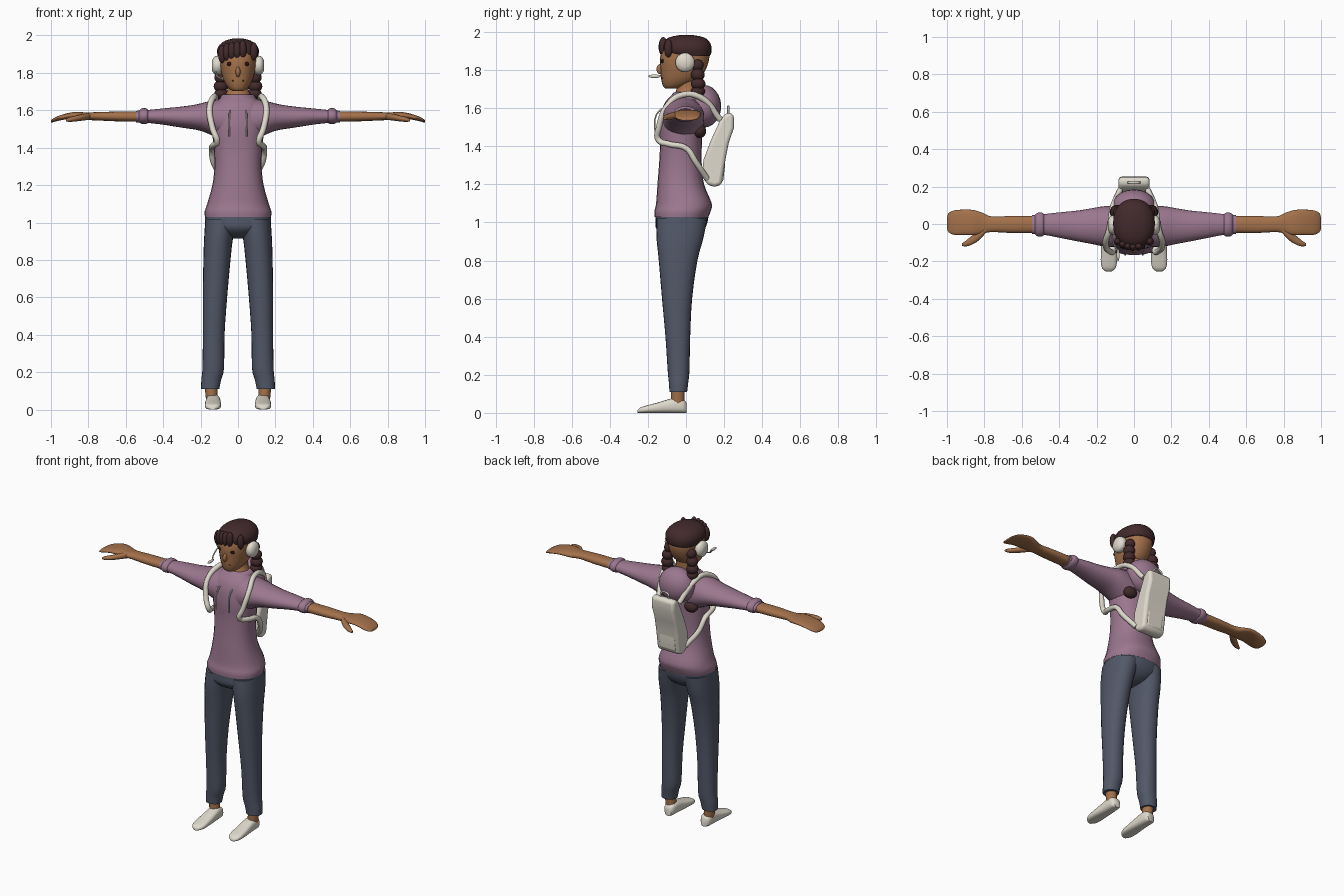
import bpy, bmesh, math
from mathutils import Vector


def material(name, rgb):
    m = bpy.data.materials.new(name)
    m.diffuse_color = (*rgb, 1)
    return m


SKIN = material("skin", (.37, .165, .07))
SHIRT = material("mauve_knit", (.33, .185, .275))
DENIM = material("slate_denim", (.085, .098, .14))
HAIR = material("dark_brown_hair", (.055, .023, .025))
CREAM = material("cream", (.74, .70, .61))
DARK = material("eye_brown", (.02, .008, .006))


def finish(bm, name, mat, mirror=False):
    bmesh.ops.recalc_face_normals(bm, faces=bm.faces)
    me = bpy.data.meshes.new(name)
    bm.to_mesh(me)
    bm.free()
    me.materials.append(mat)
    ob = bpy.data.objects.new(name, me)
    bpy.context.collection.objects.link(ob)
    if mirror:
        ob.modifiers.new("mirror", 'MIRROR').use_mirror_merge = False
    return ob


def catmull(p0, p1, p2, p3, t):
    return [b + .5 * t * (c - a + t * (2*a - 5*b + 4*c - d + t * (3*(b - c) + d - a)))
            for a, b, c, d in zip(p0, p1, p2, p3)]


def loft(name, mat, rings, axis='z', power=2.0, mirror=False, sides=24, steps=3):
    """Skin rings (t, a_min, a_max, b_min, b_max) along an axis."""
    r, dense = rings, []
    for i in range(len(r) - 1):
        for k in range(steps):
            dense.append(catmull(r[max(i - 1, 0)], r[i], r[i + 1],
                                 r[min(i + 2, len(r) - 1)], k / steps))
    dense.append(r[-1])
    bm, loops = bmesh.new(), []
    for t, a0, a1, b0, b1 in dense:
        loop = []
        for k in range(sides):
            c, s = math.cos(math.tau * k / sides), math.sin(math.tau * k / sides)
            a = (a0 + a1) / 2 + (a1 - a0) / 2 * math.copysign(abs(c) ** (2 / power), c)
            b = (b0 + b1) / 2 + (b1 - b0) / 2 * math.copysign(abs(s) ** (2 / power), s)
            loop.append(bm.verts.new({'z': (a, b, t), 'x': (t, a, b), 'y': (a, t, b)}[axis]))
        loops.append(loop)
    for p, q in zip(loops, loops[1:]):
        for k in range(sides):
            j = (k + 1) % sides
            bm.faces.new((p[k], p[j], q[j], q[k]))
    bm.faces.new(loops[0])
    bm.faces.new(loops[-1])
    return finish(bm, name, mat, mirror)


def upright(rows):
    """Symmetric rows (z, half_width, y_front, y_back) as rings."""
    return [(z, -w, w, f, b) for z, w, f, b in rows]


def balls(name, mat, items, mirror=False):
    """Ellipsoids given as (centre, radii)."""
    bm = bmesh.new()
    for c, r in items:
        vs = bmesh.ops.create_uvsphere(bm, u_segments=20, v_segments=12, radius=1)['verts']
        for v in vs:
            v.co = Vector(c) + Vector([v.co[i] * r[i] for i in range(3)])
    return finish(bm, name, mat, mirror)


def tube(name, mat, pts, radius, mirror=False):
    for s in ((1, -1) if mirror else (1,)):
        cu = bpy.data.curves.new(name, 'CURVE')
        cu.dimensions, cu.bevel_depth, cu.bevel_resolution = '3D', radius, 3
        cu.use_fill_caps, cu.resolution_u = True, 6
        sp = cu.splines.new('BEZIER')
        sp.bezier_points.add(len(pts) - 1)
        for bp, (x, y, z) in zip(sp.bezier_points, pts):
            bp.co = (s * x, y, z)
            bp.handle_left_type = bp.handle_right_type = 'AUTO'
        cu.materials.append(mat)
        bpy.context.collection.objects.link(bpy.data.objects.new(name, cu))


def slab(name, mat, profile, half, bevel):
    """Extrude a (y, z) profile across x and round its edges."""
    bm = bmesh.new()
    f = bm.faces.new([bm.verts.new((-half, y, z)) for y, z in profile])
    ext = bmesh.ops.extrude_face_region(bm, geom=[f])['geom']
    bmesh.ops.translate(bm, vec=(2 * half, 0, 0),
                        verts=[g for g in ext if isinstance(g, bmesh.types.BMVert)])
    ob = finish(bm, name, mat)
    m = ob.modifiers.new("bevel", 'BEVEL')
    m.width, m.segments = bevel, 3


# Shirt: torso, sleeves, cuffs, hood and collar
loft("shirt_torso", SHIRT, upright([
    (1.03, .177, -.166, .118), (1.06, .178, -.166, .130), (1.10, .165, -.157, .135),
    (1.20, .137, -.150, .095), (1.30, .126, -.142, .083), (1.40, .130, -.137, .083),
    (1.50, .140, -.140, .088), (1.58, .140, -.130, .090), (1.63, .128, -.110, .085),
    (1.66, .100, -.085, .075), (1.68, .070, -.065, .065)]), power=2.3)
loft("sleeve", SHIRT, [
    (.07, -.125, .095, 1.43, 1.665), (.16, -.12, .095, 1.475, 1.647), (.22, -.108, .085, 1.495, 1.632),
    (.30, -.093, .072, 1.507, 1.620), (.40, -.073, .062, 1.523, 1.610), (.48, -.058, .053, 1.532, 1.602),
    (.545, -.054, .048, 1.535, 1.597)], 'x', mirror=True)
loft("sleeve_cuff", SHIRT, [
    (.48, -.056, .05, 1.535, 1.60), (.49, -.066, .06, 1.528, 1.61),
    (.515, -.066, .06, 1.528, 1.61), (.53, -.054, .048, 1.535, 1.597)], 'x', mirror=True)
balls("hood", SHIRT, [((0, .093, 1.61), (.12, .092, .112))])
loft("collar", SHIRT, upright([(1.63, .10, -.09, .10), (1.67, .095, -.075, .10),
                               (1.685, .08, -.06, .09)]))

# Trousers
loft("trouser_hips", DENIM, upright([
    (.915, .03, -.07, .03), (.935, .09, -.125, .07), (.97, .165, -.158, .10),
    (1.01, .176, -.161, .115), (1.05, .172, -.160, .118)]), power=2.3)
loft("trouser_leg", DENIM, [
    (.11, .100, .197, -.087, .006), (.16, .090, .196, -.090, .012), (.22, .075, .190, -.096, .018),
    (.40, .072, .188, -.108, .022), (.60, .058, .188, -.126, .032), (.80, .040, .185, -.143, .060),
    (.92, .026, .181, -.155, .092), (1.02, .000, .174, -.155, .110)], power=2.2, mirror=True)

# Ankles and shoes
loft("ankle", SKIN, [(.04, .105, .170, -.078, -.008), (.09, .110, .175, -.078, -.008),
                     (.14, .110, .180, -.078, -.005)], mirror=True)
loft("shoe", CREAM, [
    (.002, .110, .155, 0, .055), (-.015, .100, .168, 0, .072), (-.05, .095, .172, 0, .080),
    (-.09, .093, .173, 0, .072), (-.15, .091, .177, 0, .054), (-.21, .092, .177, 0, .038),
    (-.24, .102, .168, 0, .028), (-.255, .122, .150, 0, .014)], 'y', power=2.8, mirror=True)

# Forearms, hands and thumbs
loft("forearm_hand", SKIN, [
    (.50, -.046, .042, 1.538, 1.594), (.65, -.048, .043, 1.541, 1.593), (.76, -.043, .040, 1.546, 1.590),
    (.81, -.052, .060, 1.548, 1.588), (.86, -.060, .075, 1.555, 1.592), (.91, -.058, .077, 1.553, 1.585),
    (.96, -.058, .073, 1.544, 1.570), (.99, -.045, .060, 1.536, 1.555),
    (1.0, -.025, .035, 1.535, 1.545)], 'x', power=2.3, mirror=True)
loft("thumb", SKIN, [
    (.79, -.045, -.015, 1.550, 1.585), (.83, -.088, -.035, 1.545, 1.580), (.87, -.112, -.065, 1.540, 1.570),
    (.90, -.120, -.090, 1.538, 1.563), (.92, -.117, -.103, 1.540, 1.553)], 'x', mirror=True)

# Neck, head and face
loft("neck", SKIN, upright([(1.64, .085, -.075, .07), (1.685, .066, -.055, .065),
                            (1.72, .055, -.045, .062), (1.78, .055, -.045, .065)]))
loft("head", SKIN, upright([
    (1.703, .025, -.108, -.05), (1.715, .048, -.120, -.005), (1.75, .073, -.130, .065),
    (1.80, .090, -.134, .102), (1.86, .099, -.137, .122), (1.92, .095, -.120, .115),
    (1.955, .06, -.08, .08)]), power=2.2)
balls("nose", SKIN, [((0, -.135, 1.805), (.013, .020, .027))])
balls("eye", DARK, [((.045, -.122, 1.848), (.014, .010, .011))], True)
balls("mouth_corner", DARK, [((.026, -.123, 1.758), (.005, .005, .004))], True)

# Hair cap, fringe and side braids
loft("hair_cap", HAIR, upright([
    (1.875, .101, -.070, .125), (1.89, .108, -.118, .133), (1.92, .112, -.128, .134),
    (1.95, .098, -.118, .122), (1.973, .066, -.085, .092), (1.985, .02, -.03, .03)]), power=2.2)
balls("fringe", HAIR, [((x, -.122 + 4 * x * x, z), (.021, .022, .048)) for x, z in
                       ((-.085, 1.90), (-.06, 1.912), (-.033, 1.918), (-.005, 1.922),
                        (.025, 1.926), (.085, 1.915))])
balls("braid", HAIR, [((.082, .06, 1.825), (.03, .032, .032)), ((.090, .062, 1.775), (.036, .036, .034)),
                      ((.092, .064, 1.728), (.038, .038, .033)), ((.090, .062, 1.688), (.036, .038, .03)),
                      ((.090, .072, 1.48), (.045, .034, .036))], True)

# Headphones with a microphone
loft("ear_cup", CREAM, [(.085, -.045, .035, 1.80, 1.88), (.10, -.055, .045, 1.79, 1.89),
                        (.125, -.053, .043, 1.792, 1.888), (.14, -.03, .02, 1.815, 1.865)],
     'x', mirror=True)
tube("microphone_arm", CREAM, [(-.12, -.03, 1.81), (-.11, -.10, 1.78), (-.085, -.15, 1.768)], .004)
balls("microphone", CREAM, [((-.085, -.165, 1.768), (.008, .033, .009))])

# Hood cords
tube("hood_cord", CREAM, [(.045, -.125, 1.60), (.046, -.158, 1.56), (.046, -.162, 1.46)], .004, True)

# Backpack: bag, pocket, handle and straps
slab("backpack_bag", CREAM, [
    (.185, 1.55), (.215, 1.578), (.25, 1.57), (.253, 1.50), (.225, 1.42), (.207, 1.33),
    (.188, 1.20), (.15, 1.185), (.11, 1.20), (.085, 1.25), (.092, 1.33), (.13, 1.43)], .083, .02)
slab("backpack_pocket", CREAM, [(.165, 1.375), (.20, 1.37), (.205, 1.30), (.195, 1.215), (.16, 1.20)],
     .06, .012)
tube("backpack_handle", CREAM, [(-.03, .222, 1.57), (-.025, .222, 1.60), (.025, .222, 1.60),
                                (.03, .222, 1.57)], .006)
tube("backpack_strap", CREAM, [
    (.075, .18, 1.54), (.115, .08, 1.655), (.13, -.02, 1.67), (.152, -.10, 1.61), (.135, -.142, 1.50),
    (.112, -.145, 1.435), (.132, -.09, 1.412), (.140, 0, 1.39), (.130, .05, 1.32), (.075, .11, 1.23)],
     .016, True)

# Smooth shading with sharp edges kept
for ob in bpy.context.scene.objects:
    ob.select_set(ob.type == 'MESH')
    if ob.type == 'MESH':
        bpy.context.view_layer.objects.active = ob
bpy.ops.object.shade_smooth_by_angle(angle=math.radians(50))
